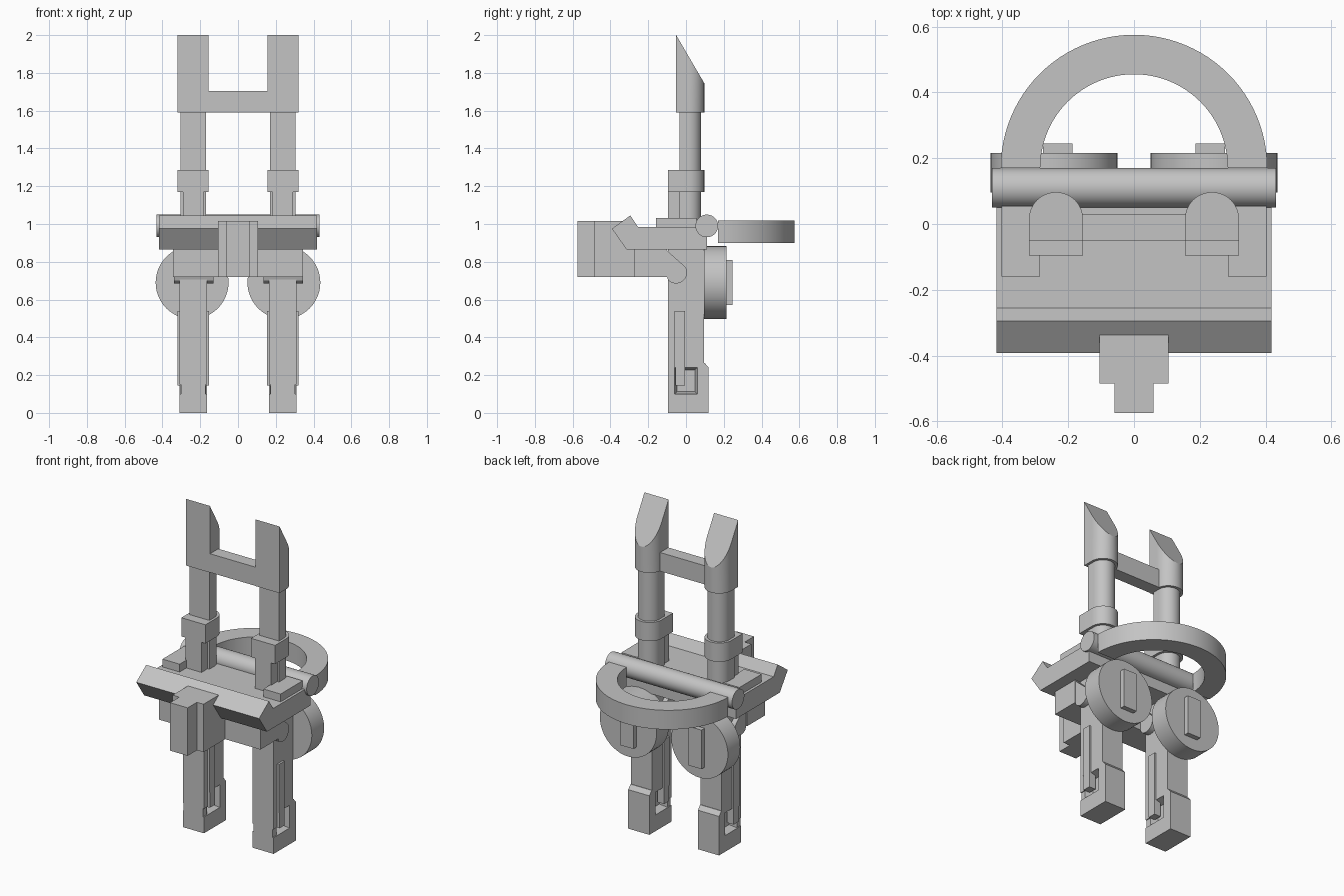
import bpy, bmesh
from math import pi, sin, cos, radians
from mathutils import Vector

cube = bpy.data.objects.get("Cube")
if cube:
    bpy.data.objects.remove(cube)

grey = bpy.data.materials.new("plain grey")
grey.use_nodes = True
GREY = (0.55, 0.55, 0.55, 1)
grey.diffuse_color = GREY
grey.node_tree.nodes["Principled BSDF"].inputs["Base Color"].default_value = GREY


def finish(name, bm, smooth=False):
    bmesh.ops.recalc_face_normals(bm, faces=bm.faces)
    mesh = bpy.data.meshes.new(name)
    bm.to_mesh(mesh)
    bm.free()
    mesh.materials.append(grey)
    ob = bpy.data.objects.new(name, mesh)
    bpy.context.collection.objects.link(ob)
    if smooth:
        bpy.ops.object.select_all(action='DESELECT')
        ob.select_set(True)
        bpy.context.view_layer.objects.active = ob
        bpy.ops.object.shade_smooth_by_angle(angle=radians(30))
    return ob


def prism_mesh(profile, axis, lo, hi):
    """Extrude a 2D profile along x (profile y,z), y (x,z) or z (x,y)."""
    def place(p):
        c = list(p)
        c.insert("xyz".index(axis), lo)
        return c
    bm = bmesh.new()
    face = bm.faces.new([bm.verts.new(place(p)) for p in profile])
    out = bmesh.ops.extrude_face_region(bm, geom=[face])
    step = Vector([(hi - lo) * (a == axis) for a in "xyz"])
    top = [v for v in out["geom"] if isinstance(v, bmesh.types.BMVert)]
    bmesh.ops.translate(bm, verts=top, vec=step)
    return bm


def prism(name, profile, axis, lo, hi, smooth=False):
    return finish(name, prism_mesh(profile, axis, lo, hi), smooth)


def box_mesh(x0, x1, y0, y1, z0, z1):
    return prism_mesh([(x0, y0), (x1, y0), (x1, y1), (x0, y1)], "z", z0, z1)


def box(name, *b):
    return finish(name, box_mesh(*b))


def arc(cx, cy, r, a0, a1, n):
    angles = [radians(a0 + (a1 - a0) * i / n) for i in range(n + 1)]
    return [(cx + r * cos(a), cy + r * sin(a)) for a in angles]


def circle(cx, cy, r, n=48):
    return arc(cx, cy, r, 0, 360, n)[:-1]


def d_shape(cx, half, front, back):
    """Flat at the front, round at the back."""
    return [(cx - half, front), (cx + half, front)] + arc(cx, back - half, half, 0, 180, 24)


# Deck plate with raised front lip
prism("deck_plate", [(-.315, .865), (.11, .865), (.11, .985), (-.255, .985),
                     (-.295, 1.045), (-.392, .975)], "x", -.418, .418)
# Front block and cross beam
prism("front_block", [(-.105, -.275), (-.105, -.485), (-.06, -.485), (-.06, -.575),
                      (.06, -.575), (.06, -.485), (.105, -.485), (.105, -.275)],
      "z", .72, 1.015)
box("cross_beam", -.345, .345, -.275, -.1, .72, .87)
# Rear rod and half ring
prism("rear_rod", circle(.11, .99, .06), "x", -.432, .432, True)
prism("rear_half_ring", arc(0, .17, .405, 0, 180, 48) + arc(0, .17, .285, 180, 0, 48),
      "z", .9, 1.018, True)
# Bridge between the tall posts
box("top_bridge", -.2, .2, -.05, .03, 1.59, 1.705)

for side, s in (("left", 1), ("right", -1)):
    c = .237 * s
    w = .072

    # Foot, ankle and leg
    box(side + "_foot", c - w, c + w, -.095, .12, 0, .1)
    prism(side + "_heel", [(.06, .1), (.12, .1), (.12, .24), (.098, .265), (.06, .265)],
          "x", c - w, c + w)
    box(side + "_shin_front", c - .066, c + .066, -.095, -.06, .1, .15)
    box(side + "_shin_cuff", c - w, c + w, -.095, -.06, .15, .24)
    ankle = box_mesh(c - .068, c + .068, -.06, .06, .1, .24)
    bmesh.ops.recalc_face_normals(ankle, faces=ankle.faces)
    sides = [f for f in ankle.faces if abs(f.normal.x) > .9]
    bmesh.ops.inset_individual(ankle, faces=sides, thickness=.018, depth=-.045)
    finish(side + "_ankle", ankle)
    box(side + "_leg", c - w, c + w, -.095, .095, .24, .87)
    for part, d in (("inner", -s), ("outer", s)):
        xs = sorted((c + d * .04, c + d * .084))
        box(side + "_" + part + "_rail", *xs, -.06, -.005, .24, .54)
        box(side + "_" + part + "_peg", *xs, -.055, -.005, .145, .24)

    # Hip lug with rounded end
    lug = [(-.1, .72)] + arc(-.053, .743, .058, 225, 390, 16) + [(-.11, .868), (-.2, .868), (-.2, .72)]
    prism(side + "_hip_lug", lug, "x", c - .102, c + .106, True)

    # Rear disc with plate
    prism(side + "_rear_disc", circle(.243 * s, .69, .193), "y", .095, .215, True)
    xs = sorted((.187 * s, .277 * s))
    box(side + "_disc_plate", *xs, .215, .245, .57, .81)

    # Pad on the deck
    xs = sorted((.285 * s, .402 * s))
    box(side + "_deck_pad", *xs, -.16, .055, .985, 1.033)

    # Tall post: front strap, shaft, collar and slanted cap
    box(side + "_post_strap", c - .055, c + .055, -.095, -.03, .98, 1.18)
    prism(side + "_post_shaft", d_shape(c, .067, -.035, .08), "z", .98, 1.6, True)
    prism(side + "_post_collar", d_shape(c, .082, -.095, .097), "z", 1.17, 1.285, True)
    cap = prism_mesh(d_shape(c, .082, -.052, .097), "z", 1.59, 2.1)
    cut = bmesh.ops.bisect_plane(cap, geom=cap.verts[:] + cap.edges[:] + cap.faces[:],
                                 plane_co=(0, -.052, 2), plane_no=(0, .255, .149),
                                 clear_outer=True)
    rim = [e for e in cut["geom_cut"] if isinstance(e, bmesh.types.BMEdge)]
    bmesh.ops.contextual_create(cap, geom=rim)
    finish(side + "_post_cap", cap, True)
